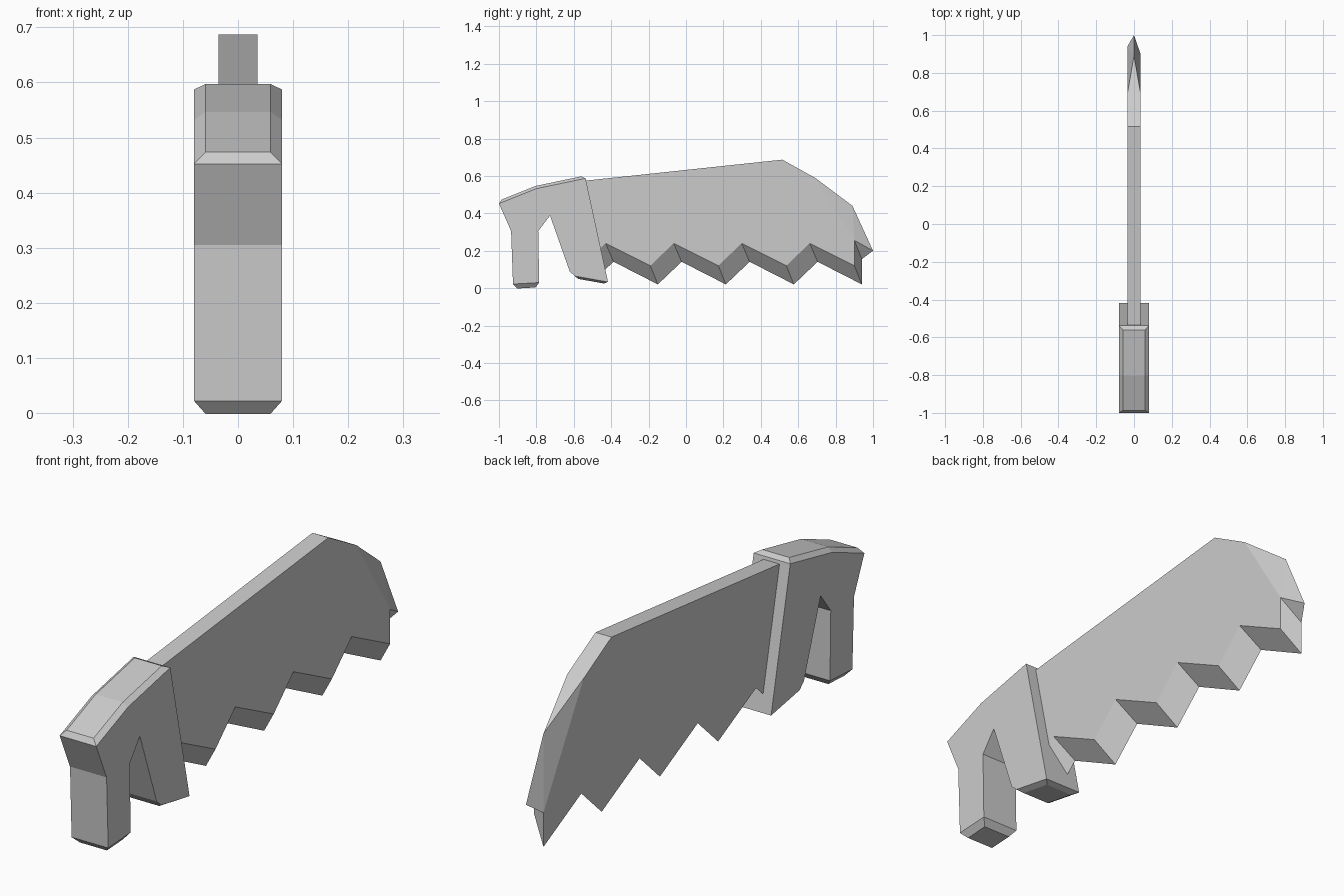
import bpy, bmesh

if "Cube" in bpy.data.objects:
    bpy.data.objects.remove(bpy.data.objects["Cube"])

def finish(bm, name):
    bmesh.ops.recalc_face_normals(bm, faces=bm.faces)
    me = bpy.data.meshes.new(name)
    bm.to_mesh(me)
    bm.free()
    ob = bpy.data.objects.new(name, me)
    bpy.context.collection.objects.link(ob)
    return ob

def ring(bm, x, pts):
    return [bm.verts.new((x, y, z)) for y, z in pts]

# Handle: side outline swept across x, then chamfered caps on top and both feet
outline = [(-1, .452), (-.935, .305), (-.925, .022), (-.785, .03), (-.79, .305),
           (-.727, .388), (-.622, .09), (-.595, .065), (-.417, .033),
           (-.537, .587), (-.80, .532)]
bm = bmesh.new()
a, b = ring(bm, -.08, outline), ring(bm, .08, outline)
bm.faces.new(a)
bm.faces.new(b[::-1])
n = len(outline)
strip = [bm.faces.new((a[i], b[i], b[(i + 1) % n], a[(i + 1) % n])) for i in range(n)]
bmesh.ops.recalc_face_normals(bm, faces=bm.faces)
for faces, depth in (((9, 10), .015), ((2,), .025), ((7,), .012)):
    bmesh.ops.inset_region(bm, faces=[strip[i] for i in faces], thickness=.021,
                           depth=depth, use_even_offset=True)
finish(bm, "handle")

# Blade: teeth are ground from one side, so the right edge sits higher than the left
T = .035
top = [(.69, .59), (.515, .687), (-.545, .574)]

def teeth(root, first_valley, valley, tip, offset):
    pts = [root]
    for i in range(4):
        y = first_valley + i * .3636
        pts += [(y, valley), (y + offset, tip)]
    return pts

left = top + teeth((-.465, .07), -.387, .141, .02, .2365) + [(.94, .155)]
right = top + teeth((-.505, .17), -.43, .24, .12, .2395) + [(.90, .256)]
bm = bmesh.new()
a, b = ring(bm, -T, left), ring(bm, T, right)
bm.faces.new(a)
bm.faces.new(b[::-1])
for i in range(len(a) - 1):
    bm.faces.new((a[i], b[i], b[i + 1], a[i + 1]))
# Tip: spine closes to a ridge on the centre plane
ridge, point = ring(bm, 0, [(.89, .44), (1, .2)])
for s in (a, b):
    bm.faces.new((s[0], s[-1], ridge))
    bm.faces.new((s[-1], point, ridge))
bm.faces.new((a[0], b[0], ridge))
bm.faces.new((a[-1], b[-1], point))
finish(bm, "saw_blade")
